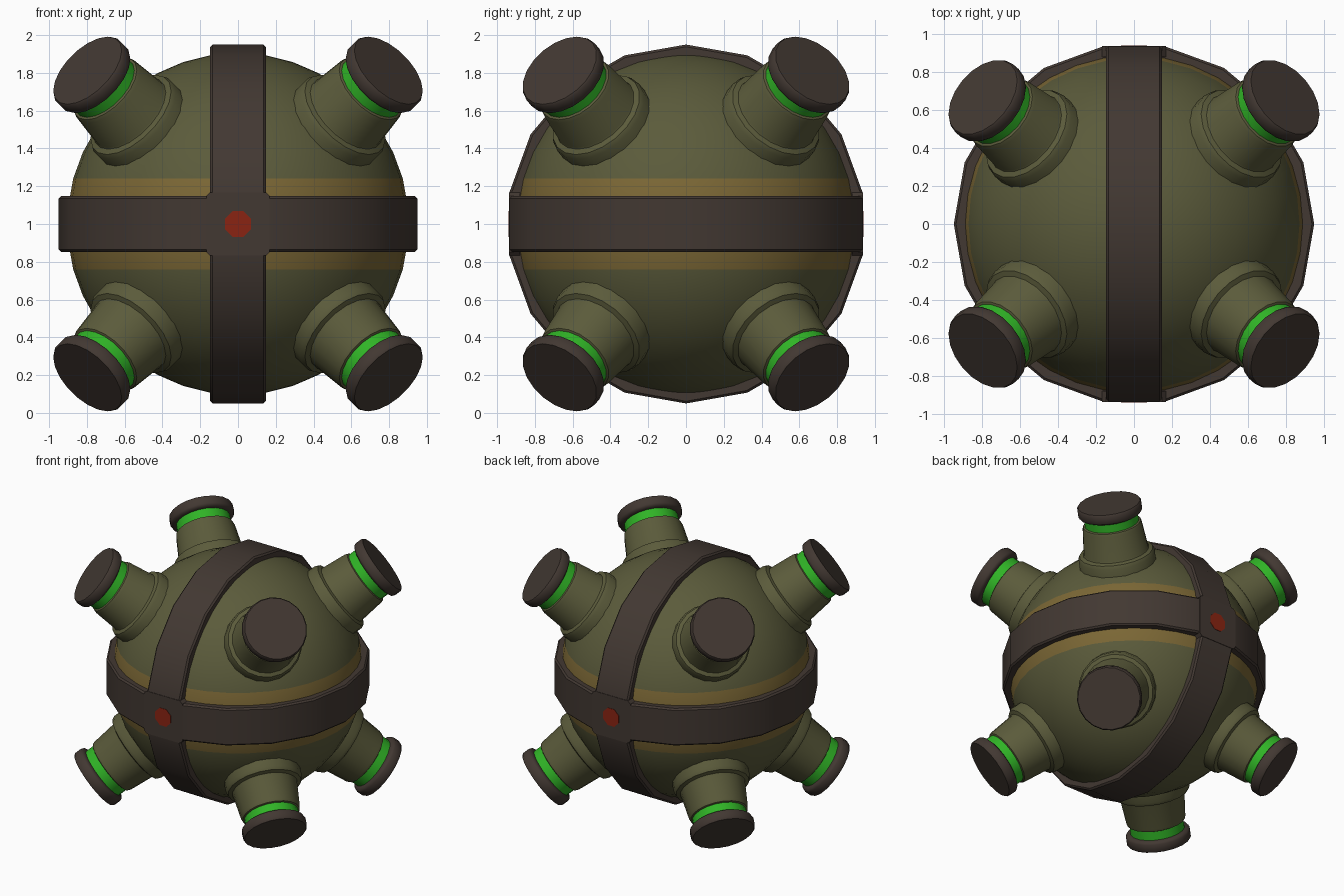
import bpy, math
from mathutils import Vector, Matrix

if "Cube" in bpy.data.objects:
    bpy.data.objects.remove(bpy.data.objects["Cube"])

C = Vector((0, 0, 1.0))


def material(name, rgb):
    # sRGB 0-255 to linear
    lin = [((c / 255 + 0.055) / 1.055) ** 2.4 for c in rgb]
    m = bpy.data.materials.new(name)
    m.diffuse_color = (*lin, 1)
    m.use_nodes = True
    m.node_tree.nodes["Principled BSDF"].inputs["Base Color"].default_value = m.diffuse_color
    return m


OLIVE = material("olive", (91, 91, 59))
TAN = material("tan_stripe", (123, 103, 53))
BROWN = material("dark_brown", (66, 56, 50))
GREEN = material("bright_green", (48, 180, 38))
RED = material("red", (138, 36, 18))


def make(name, verts, faces, mats, rot=Matrix(), angle=35):
    me = bpy.data.meshes.new(name)
    me.from_pydata([rot @ Vector(v) + C for v in verts], [], faces)
    for m in mats:
        me.materials.append(m)
    ob = bpy.data.objects.new(name, me)
    bpy.context.collection.objects.link(ob)
    bpy.ops.object.select_all(action='DESELECT')
    ob.select_set(True)
    bpy.context.view_layer.objects.active = ob
    bpy.ops.object.mode_set(mode='EDIT')
    bpy.ops.mesh.select_all(action='SELECT')
    bpy.ops.mesh.remove_doubles(threshold=0.0005)
    bpy.ops.mesh.normals_make_consistent(inside=False)
    bpy.ops.object.mode_set(mode='OBJECT')
    bpy.ops.object.shade_smooth_by_angle(angle=math.radians(angle))
    return ob


def lathe(name, profile, n, mats, rot=Matrix(), closed=False, angle=35):
    # revolve (radius, height) points around local z
    verts = [(r * math.cos(2 * math.pi * i / n), r * math.sin(2 * math.pi * i / n), h)
             for r, h in profile for i in range(n)]
    k = len(profile)
    faces = [(j * n + i, j * n + (i + 1) % n, (j + 1) % k * n + (i + 1) % n, (j + 1) % k * n + i)
             for j in range(k if closed else k - 1) for i in range(n)]
    return make(name, verts, faces, mats, rot, angle)


# Round body with a tan stripe around the middle
R, STRIPE = 0.905, math.asin(0.24 / 0.905)
upper = [STRIPE + (math.pi / 2 - STRIPE) * i / 8 for i in range(9)]
lats = [-a for a in reversed(upper)] + [-STRIPE / 3, STRIPE / 3] + upper
body = lathe("body", [(R * math.cos(a), R * math.sin(a)) for a in lats], 36, [OLIVE, TAN])
for p in body.data.polygons:
    p.material_index = int(abs(p.center.z - C.z) < 0.24)

# Two crossing bands, 18 sides, bevelled rims
W, B = 0.147, 0.012
band = [(0.86, -W), (0.95 - B, -W), (0.95, -W + B), (0.95, W - B), (0.95 - B, W), (0.86, W)]
lathe("horizontal_band", band, 18, [BROWN], closed=True)
lathe("vertical_band", band, 18, [BROWN], Matrix.Rotation(math.pi / 2, 3, 'Y'), closed=True)


def plate(name, outline, y0, y1, mat):
    n = len(outline)
    verts = [(x, y, z) for y in (y0, y1) for x, z in outline]
    faces = [tuple(range(n)), tuple(range(n, 2 * n))]
    faces += [(i, (i + 1) % n, n + (i + 1) % n, n + i) for i in range(n)]
    make(name, verts, faces, [mat])


# Crossing plates and red studs at front and back
a, b = 0.168, 0.147
octagon = [(a, -b), (a, b), (b, a), (-b, a), (-a, b), (-a, -b), (-b, -a), (b, -a)]
stud = [(0.074 * math.cos(math.pi * (i + .5) / 4), 0.074 * math.sin(math.pi * (i + .5) / 4))
        for i in range(8)]
for label, s in (("front", -1), ("back", 1)):
    plate(label + "_plate", octagon, s * 0.88, s * 0.938, BROWN)
    plate(label + "_stud", stud, s * 0.935, s * 0.941, RED)

# Eight knobs: olive barrel with collar, green ring, brown cap
BARREL = [(0.28, 0.78), (0.28, 0.915), (0.268, 0.94), (0.24, 0.95), (0.236, 0.96),
          (0.217, 1.145), (0.21, 1.165), (0.195, 1.172), (0, 1.172)]
RING = [(0.198, 1.16), (0.198, 1.25)]
CAP = [(0, 1.236), (0.21, 1.236), (0.228, 1.245), (0.235, 1.258), (0.235, 1.308),
       (0.227, 1.32), (0, 1.32)]
az, el = math.radians(40), math.radians(38)
for sx in (-1, 1):
    for sy in (-1, 1):
        for sz in (-1, 1):
            d = Vector((sx * math.cos(el) * math.cos(az), sy * math.cos(el) * math.sin(az),
                        sz * math.sin(el)))
            rot = d.to_track_quat('Z', 'Y').to_matrix()
            tag = "_".join((("left", "right")[sx > 0], ("front", "back")[sy > 0],
                            ("lower", "upper")[sz > 0]))
            lathe("knob_barrel_" + tag, BARREL, 20, [OLIVE], rot)
            lathe("knob_ring_" + tag, RING, 20, [GREEN], rot)
            lathe("knob_cap_" + tag, CAP, 20, [BROWN], rot, angle=50)
